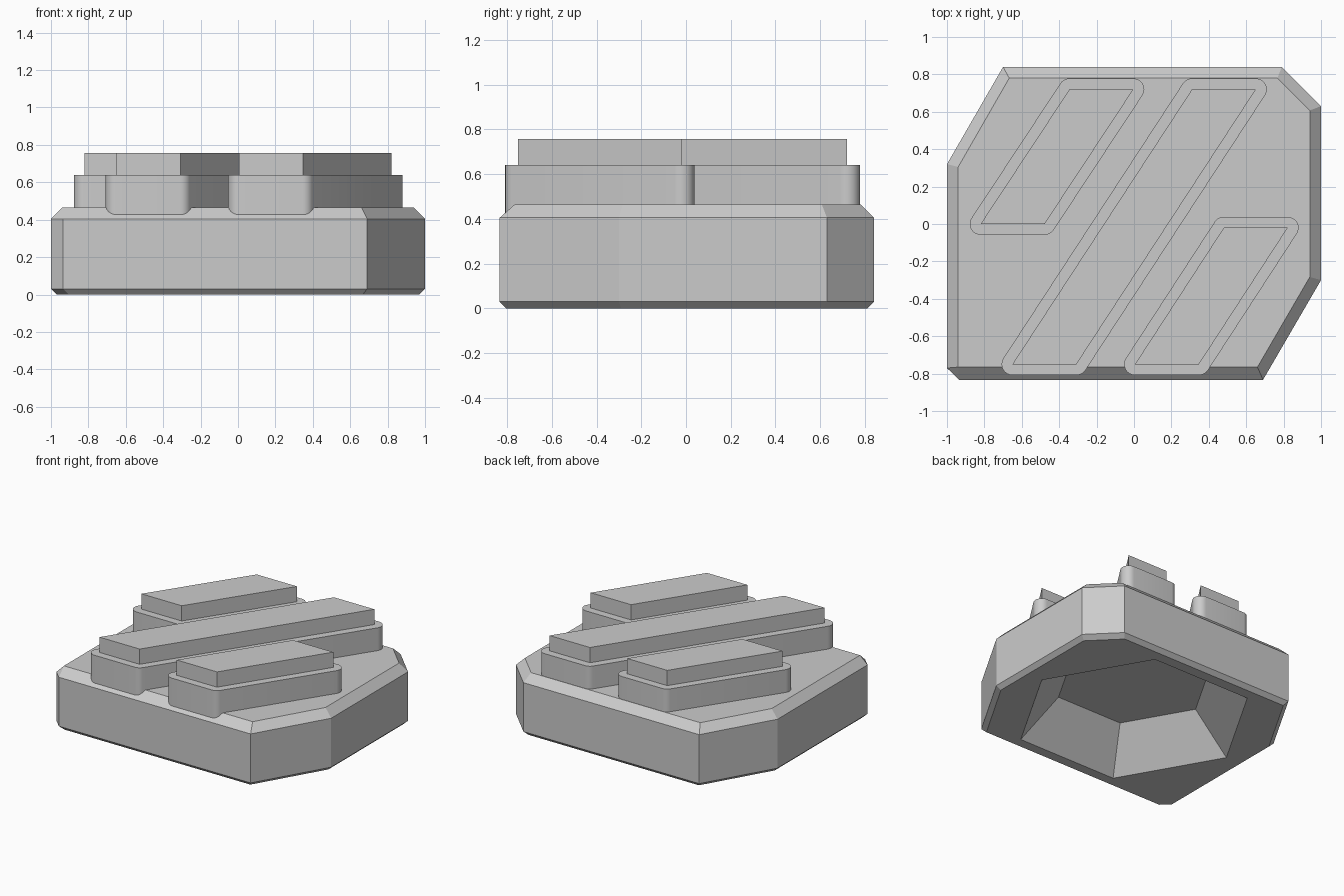
import bpy, bmesh, math
from mathutils import Vector

cube = bpy.data.objects.get("Cube")
if cube:
    bpy.data.objects.remove(cube, do_unlink=True)

grey = bpy.data.materials.new("plain_grey")
grey.use_nodes = True
colour = (0.6, 0.6, 0.6, 1)
grey.diffuse_color = colour
grey.node_tree.nodes["Principled BSDF"].inputs["Base Color"].default_value = colour


def add_ring(bm, points, z):
    return [bm.verts.new((p[0], p[1], z)) for p in points]


def bridge(bm, low, high):
    n = len(low)
    for i in range(n):
        j = (i + 1) % n
        bm.faces.new((low[i], low[j], high[j], high[i]))


def ring_edges(bm, ring):
    return [bm.edges.get((ring[i - 1], ring[i])) for i in range(len(ring))]


def finish(bm, name):
    bmesh.ops.remove_doubles(bm, verts=bm.verts[:], dist=0.0005)
    bmesh.ops.recalc_face_normals(bm, faces=bm.faces[:])
    mesh = bpy.data.meshes.new(name)
    bm.to_mesh(mesh)
    bm.free()
    mesh.materials.append(grey)
    obj = bpy.data.objects.new(name, mesh)
    bpy.context.collection.objects.link(obj)
    return obj


def prism(name, points, z0, z1):
    bm = bmesh.new()
    low, high = add_ring(bm, points, z0), add_ring(bm, points, z1)
    bridge(bm, low, high)
    bm.faces.new(low[::-1])
    bm.faces.new(high)
    return finish(bm, name)


def rounded_offset(points, r, steps=8):
    """Grow a counter-clockwise outline by r, with an arc at each corner."""
    out = []
    n = len(points)
    for i in range(n):
        a, b, c = (Vector(points[k % n]) for k in (i - 1, i, i + 1))
        d0, d1 = b - a, c - b
        start = math.atan2(-d0.x, d0.y)
        turn = (math.atan2(-d1.x, d1.y) - start) % math.tau
        for s in range(steps + 1):
            t = start + turn * s / steps
            out.append((b.x + r * math.cos(t), b.y + r * math.sin(t)))
    return out


# Base: bevelled block with a tapered hexagonal recess underneath
outline = [(-1, .32), (-1, -.77), (-.935, -.833), (.69, -.833),
           (1, -.3), (1, .63), (.79, .84), (-.7, .84)]
top_outline = [(-.94, .305), (-.94, -.765), (-.94, -.765), (.66, -.765),
               (.94, -.283), (.94, .607), (.767, .78), (-.667, .78)]
foot_outline = [(x * .968, y * .965) for x, y in outline]

bm = bmesh.new()
foot = add_ring(bm, foot_outline, 0)
lower = add_ring(bm, outline, .03)
upper = add_ring(bm, outline, .405)
top = add_ring(bm, top_outline, .465)
bridge(bm, foot, lower)
bridge(bm, lower, upper)
bridge(bm, upper, top)
bm.faces.new(top[:2] + top[3:])


def hexagon(r):
    return [(r * math.cos(k * math.pi / 3), r * math.sin(k * math.pi / 3)) for k in range(6)]


rim = add_ring(bm, hexagon(.84), 0)
roof = add_ring(bm, hexagon(.56), .285)
bridge(bm, rim, roof)
bm.faces.new(roof)
bmesh.ops.triangle_fill(bm, use_beauty=True,
                        edges=ring_edges(bm, foot) + ring_edges(bm, rim))
bmesh.ops.dissolve_limit(bm, angle_limit=.01, verts=rim + foot,
                         edges=[e for e in bm.edges if all(v.co.z == 0 for v in e.verts)])
finish(bm, "base_block")

# Slanted bars: rounded lower step with a sharp-edged upper step
bars = {"left_bar": (-.82, 0, -.345, .72),
        "middle_bar": (-.65, -.75, .31, .72),
        "right_bar": (.005, -.75, .48, -.02)}
WIDTH = .342
for name, (x0, y0, x1, y1) in bars.items():
    shape = [(x0, y0), (x0 + WIDTH, y0), (x1 + WIDTH, y1), (x1, y1)]
    prism(name + "_upper_step", shape, .63, .757)
    step = prism(name + "_lower_step", rounded_offset(shape, .058), .38, .64)
    bpy.ops.object.select_all(action='DESELECT')
    step.select_set(True)
    bpy.context.view_layer.objects.active = step
    bpy.ops.object.shade_smooth_by_angle(angle=math.radians(35))
